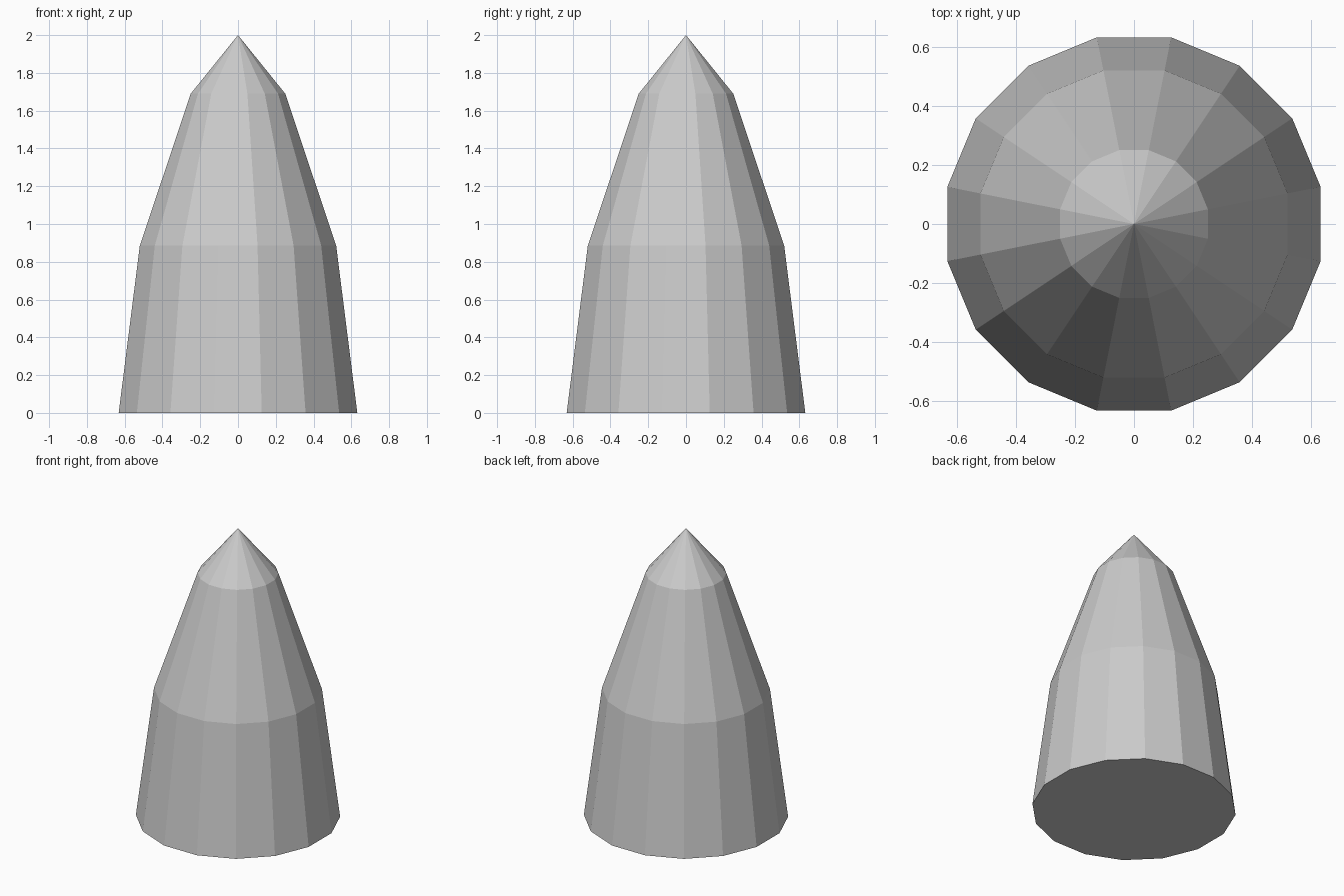
import bpy
import bmesh
from math import cos, sin, pi

cube = bpy.data.objects.get("Cube")
if cube:
    bpy.data.objects.remove(cube, do_unlink=True)

SIDES = 16
APEX = 2.0
RINGS = [(0.644, 0.0), (0.53, 0.885), (0.255, 1.69)]  # radius, height

# Plain grey surface
grey = bpy.data.materials.new("plain_grey")
grey.use_nodes = True
colour = (0.6, 0.6, 0.6, 1)
grey.diffuse_color = colour
grey.node_tree.nodes["Principled BSDF"].inputs["Base Color"].default_value = colour

# Rings with flat sides facing the axes
bm = bmesh.new()
rings = []
for radius, height in RINGS:
    angles = [(i + 0.5) * 2 * pi / SIDES for i in range(SIDES)]
    rings.append([bm.verts.new((radius * cos(a), radius * sin(a), height)) for a in angles])
apex = bm.verts.new((0, 0, APEX))

# Closed base, tapered walls and pointed tip
bm.faces.new(rings[0][::-1])
for i in range(SIDES):
    j = (i + 1) % SIDES
    for low, high in zip(rings, rings[1:]):
        bm.faces.new((low[i], low[j], high[j], high[i]))
    bm.faces.new((rings[-1][i], rings[-1][j], apex))

mesh = bpy.data.meshes.new("pointed_cone")
bm.to_mesh(mesh)
bm.free()
mesh.materials.append(grey)
cone = bpy.data.objects.new("pointed_cone", mesh)
bpy.context.collection.objects.link(cone)
